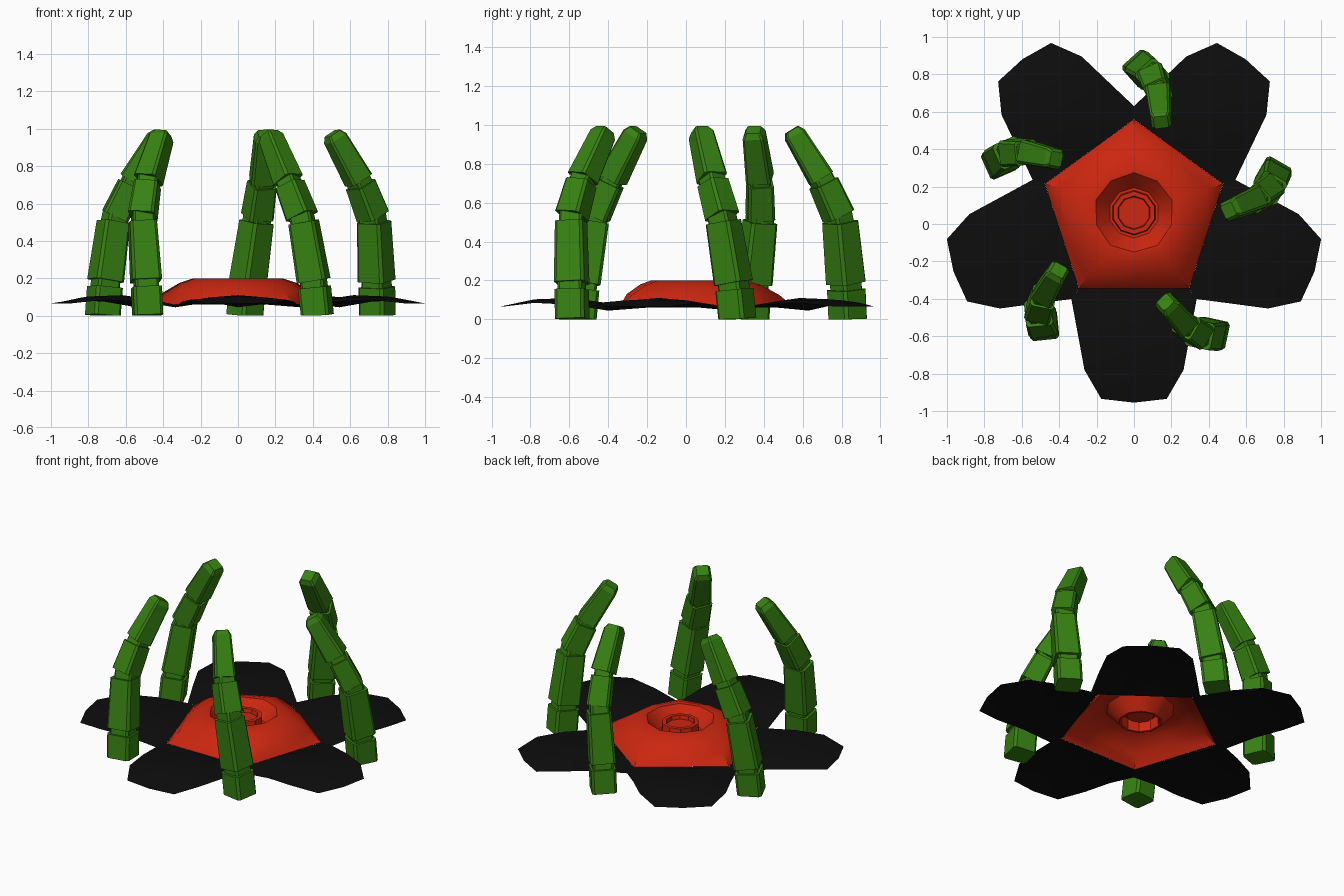
import bpy, bmesh
from math import radians, cos, sin
from mathutils import Vector, Matrix

cube = bpy.data.objects.get("Cube")
if cube:
    bpy.data.objects.remove(cube, do_unlink=True)

CENTRE = Vector((0, 0.06, 0))


def material(name, rgb):
    m = bpy.data.materials.new(name)
    m.use_nodes = True
    m.diffuse_color = (*rgb, 1)
    m.node_tree.nodes["Principled BSDF"].inputs["Base Color"].default_value = (*rgb, 1)
    return m


GREEN = material("leaf green", (0.038, 0.22, 0.006))
RED = material("bright red", (0.6, 0.02, 0.005))
BLACK = material("petal black", (0.004, 0.004, 0.004))


def finish(bm, name, mat, smooth=None):
    bmesh.ops.recalc_face_normals(bm, faces=bm.faces)
    me = bpy.data.meshes.new(name)
    bm.to_mesh(me)
    bm.free()
    me.materials.append(mat)
    ob = bpy.data.objects.new(name, me)
    ob.location = CENTRE
    bpy.context.collection.objects.link(ob)
    if smooth:
        bpy.ops.object.select_all(action="DESELECT")
        ob.select_set(True)
        bpy.context.view_layer.objects.active = ob
        bpy.ops.object.shade_smooth_by_angle(angle=radians(smooth))
    return ob


def bridge(bm, rings):
    """Quads between successive closed rings of vertices."""
    for a, b in zip(rings, rings[1:]):
        n = len(a)
        for i in range(n):
            j = (i + 1) % n
            bm.faces.new((a[i], a[j], b[j], b[i]))


# Flower heart: pentagonal shell rounding into a ten-sided pit with a central stud.
# Each ring: radius and height at the corners, then at the mid-sides.
SHELL = [
    (0.50, 0.06, 0.405, 0.06),
    (0.42, 0.125, 0.365, 0.13),
    (0.33, 0.175, 0.295, 0.18),
    (0.25, 0.20, 0.24, 0.20),
    (0.215, 0.20, 0.21, 0.20),
    (0.135, 0.11, 0.135, 0.11),
    (0.12, 0.11, 0.12, 0.11),
    (0.115, 0.18, 0.115, 0.18),
    (0.09, 0.18, 0.09, 0.18),
    (0.085, 0.155, 0.085, 0.155),
]
bm = bmesh.new()
rings = []
for rv, zv, ra, za in SHELL:
    ring = []
    for i in range(10):
        a = radians(90 + 36 * i)
        r, z = (ra, za) if i % 2 else (rv, zv)
        ring.append(bm.verts.new((r * cos(a), r * sin(a), z)))
    rings.append(ring)
bridge(bm, rings)
bm.faces.new(rings[-1])
finish(bm, "flower_heart", RED, 35)

# Petals: arched thin sheets; rows give (distance, height) on the midline and
# (distance, half width, height) at the edge.
PETAL = [
    ((0.405, 0.06), (0.405, 0.294, 0.06)),
    ((0.47, 0.085), (0.461, 0.335, 0.045)),
    ((0.65, 0.11), (0.65, 0.30, 0.075)),
    ((0.84, 0.103), (0.84, 0.265, 0.085)),
    ((1.015, 0.066), (0.995, 0.175, 0.066)),
]
for k in range(5):
    turn = Matrix.Rotation(radians(-90 + 72 * k), 4, "Z")
    bm = bmesh.new()
    rows = []
    for (dm, zm), (de, w, ze) in PETAL:
        half = ((dm + de) / 2, w / 2, zm * 0.65 + ze * 0.35)
        pts = [(de, -w, ze), (half[0], -half[1], half[2]), (dm, 0, zm),
               half, (de, w, ze)]
        rows.append([bm.verts.new(turn @ Vector(p)) for p in pts])
    for a, b in zip(rows, rows[1:]):
        for i in range(4):
            bm.faces.new((a[i], b[i], b[i + 1], a[i + 1]))
    finish(bm, f"petal_{k + 1}", BLACK, 40)

# Fingers: square tapered blocks on a curling path around a thinner core.
PATH = [Vector(p) for p in ((0.745, 0.204, 0), (0.742, 0.187, 0.17),
                            (0.727, 0.13, 0.515), (0.65, 0.075, 0.715),
                            (0.505, 0.012, 0.975))]
# yaw, then (fraction, width) stations along each block
BLOCKS = [
    (60, [(0, 0.155), (0.9, 0.155)]),
    (60, [(0.05, 0.16), (0.96, 0.145)]),
    (42, [(0.08, 0.142), (0.93, 0.13)]),
    (25, [(0.04, 0.13), (0.9, 0.107), (1.0, 0.075)]),
]


def block(bm, p, q, yaw, stations, chamfer=0.1):
    """Square tube with chamfered corners from p towards q."""
    axis = (q - p).normalized()
    side = Vector((cos(radians(yaw)), sin(radians(yaw)), 0))
    side = (side - axis * side.dot(axis)).normalized()
    other = axis.cross(side)
    c = 0.5 - chamfer
    outline = [(0.5, -c), (0.5, c), (c, 0.5), (-c, 0.5),
               (-0.5, c), (-0.5, -c), (-c, -0.5), (c, -0.5)]
    rings = []
    for t, s in stations:
        o = p.lerp(q, t)
        ring = [o + (side * u + other * v) * s for u, v in outline]
        rings.append([bm.verts.new((*w.xy, max(w.z, 0))) for w in ring])
    bridge(bm, rings)
    bm.faces.new(rings[0])
    bm.faces.new(rings[-1])


for k in range(5):
    bm = bmesh.new()
    for i, (yaw, stations) in enumerate(BLOCKS):
        block(bm, PATH[i], PATH[i + 1], yaw, stations)
        # joint core reaching slightly past each end
        if i < 3:
            s = stations[-1][1] * 0.82
            low = PATH[i].lerp(PATH[i + 1], 0.8)
            high = PATH[i + 1].lerp(PATH[i + 2], 0.15)
            block(bm, low, high, yaw, [(0, s), (1, s)])
    bm.transform(Matrix.Rotation(radians(72 * k), 4, "Z"))
    finish(bm, f"finger_{k + 1}", GREEN)
